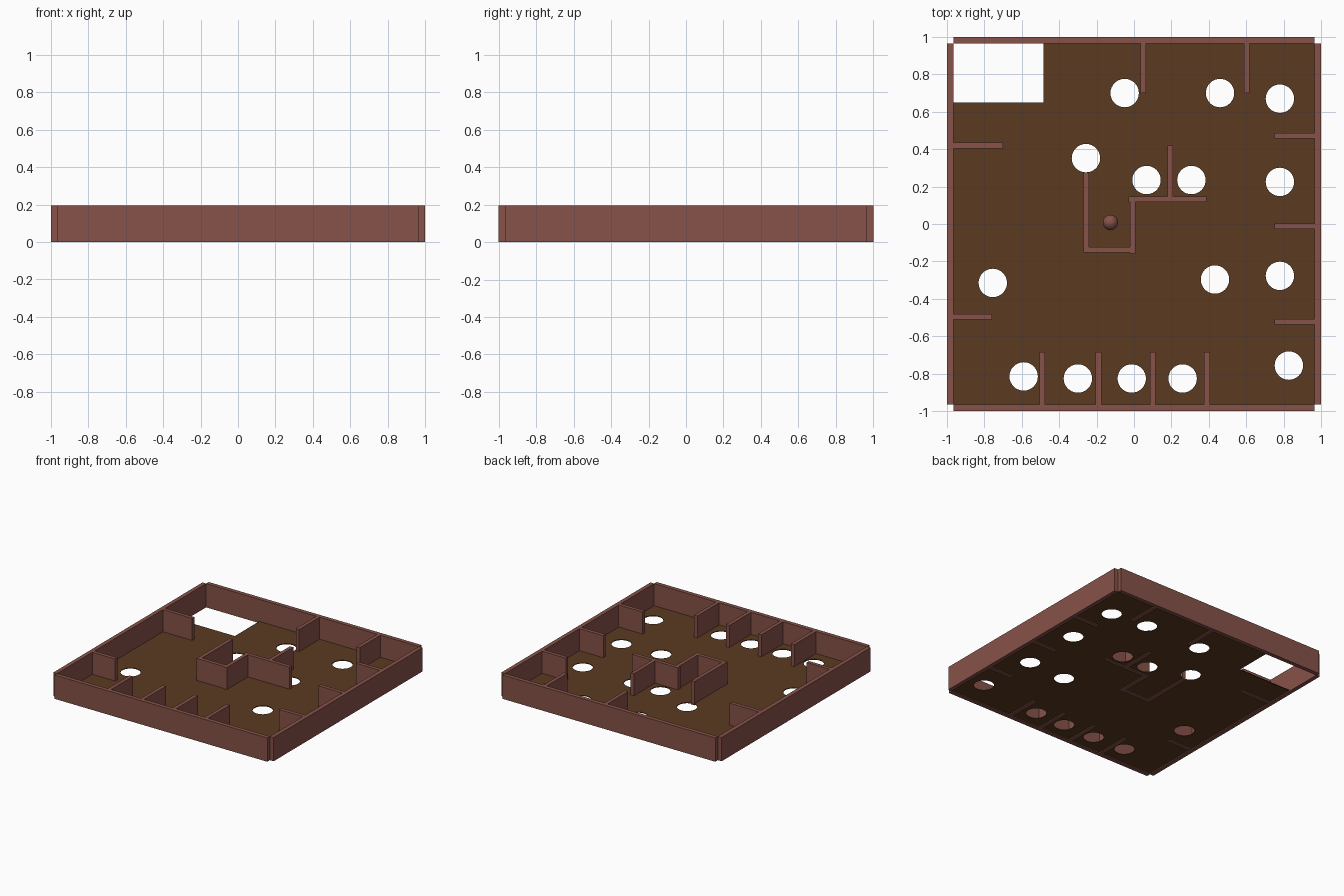
import bpy, math

if "Cube" in bpy.data.objects:
    bpy.data.objects.remove(bpy.data.objects["Cube"])

def material(name, rgb):
    m = bpy.data.materials.new(name)
    m.diffuse_color = (*rgb, 1)
    m.use_nodes = True
    m.node_tree.nodes["Principled BSDF"].inputs["Base Color"].default_value = m.diffuse_color
    return m

WALL = material("red_brown", (0.24, 0.085, 0.066))
FLOOR = material("dark_brown", (0.105, 0.044, 0.015))
H, T, E = 0.195, 0.03, 0.966      # wall height, inner wall thickness, inner edge
FZ0, FZ1 = 0.008, 0.014           # floor underside and top

def wall(name, x0, x1, y0, y1):
    bpy.ops.mesh.primitive_cube_add(size=1, location=((x0 + x1) / 2, (y0 + y1) / 2, H / 2))
    o = bpy.context.object
    o.name = name
    o.scale = (x1 - x0, y1 - y0, H)
    bpy.ops.object.transform_apply(location=False, rotation=False, scale=True)
    o.data.materials.append(WALL)

def wall_along_x(name, y, x0, x1):
    wall(name, x0, x1, y - T / 2, y + T / 2)

def wall_along_y(name, x, y0, y1):
    wall(name, x - T / 2, x + T / 2, y0, y1)

# Floor: filled outline with the goal corner left out and round holes
curve = bpy.data.curves.new("floor", 'CURVE')
curve.dimensions = '2D'
curve.fill_mode = 'BOTH'
curve.extrude = (FZ1 - FZ0) / 2

def loop(points):
    s = curve.splines.new('POLY')
    s.points.add(len(points) - 1)
    for p, (x, y) in zip(s.points, points):
        p.co = (x, y, 0, 1)
    s.use_cyclic_u = True

loop([(-E, -E), (E, -E), (E, E), (-0.484, E), (-0.484, 0.65), (-E, 0.65)])
holes = [(-0.05, 0.70), (0.46, 0.70), (0.78, 0.67), (-0.257, 0.352), (0.067, 0.235),
         (0.307, 0.235), (0.78, 0.225), (-0.755, -0.315), (0.433, -0.297), (0.78, -0.277),
         (-0.59, -0.815), (-0.30, -0.826), (-0.012, -0.826), (0.26, -0.826), (0.828, -0.757)]
N = 32
for cx, cy in holes:
    loop([(cx + 0.076 * math.cos(2 * math.pi * i / N),
           cy + 0.076 * math.sin(2 * math.pi * i / N)) for i in range(N)])
floor = bpy.data.objects.new("floor", curve)
bpy.context.collection.objects.link(floor)
floor.location.z = (FZ0 + FZ1) / 2
curve.materials.append(FLOOR)
bpy.ops.object.select_all(action='DESELECT')
floor.select_set(True)
bpy.context.view_layer.objects.active = floor
bpy.ops.object.convert(target='MESH')

# Outer walls, meeting at notched corners
wall("back_wall", -E, E, E, 1)
wall("front_wall", -E, E, -1, -E)
wall("left_wall", -1, -E, -E, E)
wall("right_wall", E, 1, -E, E)

# Short dividers standing off the outer walls
for x in (0.05, 0.602):
    wall_along_y("back_divider", x, 0.70, E)
for x in (-0.49, -0.19, 0.10, 0.39):
    wall_along_y("front_divider", x, -E, -0.685)
for y in (0.472, -0.013, -0.522):
    wall_along_x("right_divider", y, 0.75, E)
for y, end in ((0.42, -0.70), (-0.495, -0.76)):
    wall_along_x("left_divider", y, -E, end)

# Central maze walls
wall_along_y("pocket_left_wall", -0.255, -0.15, 0.275)
wall_along_x("pocket_front_wall", -0.137, -0.27, 0.0)
wall_along_y("pocket_right_wall", -0.007, -0.157, 0.125)
wall_along_x("centre_cross_wall", 0.132, -0.03, 0.388)
wall_along_y("centre_divider", 0.193, 0.14, 0.42)

# Ball resting in the pocket
R = 0.041
bpy.ops.mesh.primitive_uv_sphere_add(segments=32, ring_count=16, radius=R,
                                     location=(-0.126, 0.008, FZ1 + R))
ball = bpy.context.object
ball.name = "ball"
ball.data.materials.append(WALL)
bpy.ops.object.shade_smooth()
